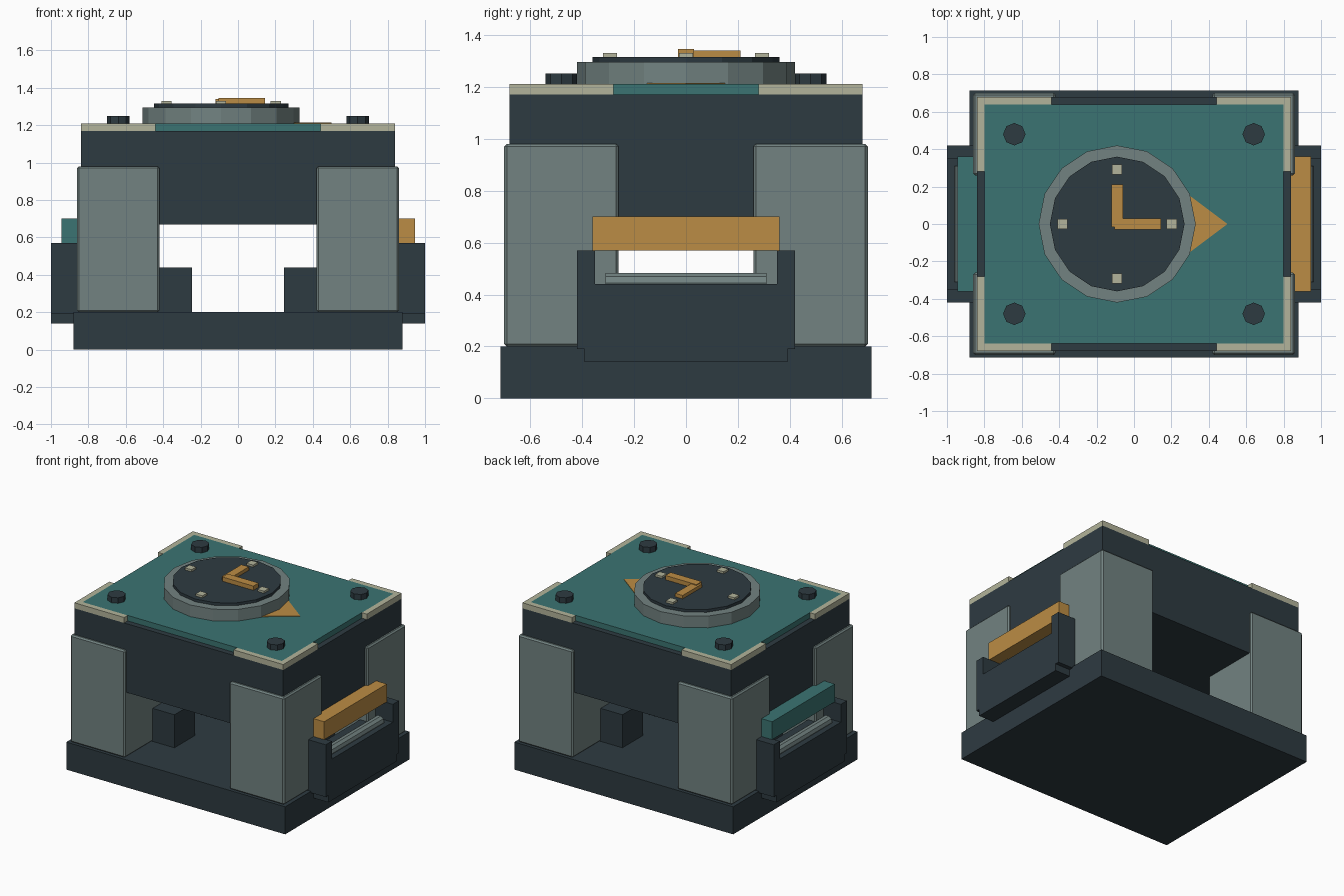
import bpy, bmesh, math

if "Cube" in bpy.data.objects:
    bpy.data.objects.remove(bpy.data.objects["Cube"])


def material(name, rgb):
    m = bpy.data.materials.new(name)
    m.diffuse_color = (*rgb, 1)
    m.use_nodes = True
    m.node_tree.nodes["Principled BSDF"].inputs["Base Color"].default_value = m.diffuse_color
    return m


DARK = material("dark slate", (0.027, 0.043, 0.053))
GRAY = material("steel gray", (0.168, 0.225, 0.220))
TEAL = material("teal", (0.044, 0.175, 0.168))
CREAM = material("cream", (0.45, 0.455, 0.325))
ORANGE = material("orange", (0.50, 0.264, 0.058))


def finish(name, bm, mat):
    bmesh.ops.recalc_face_normals(bm, faces=bm.faces)
    me = bpy.data.meshes.new(name)
    bm.to_mesh(me)
    bm.free()
    me.materials.append(mat)
    ob = bpy.data.objects.new(name, me)
    bpy.context.collection.objects.link(ob)
    return ob


def box(name, x, y, z, mat, bevel=0):
    """Box from (min, max) ranges on each axis."""
    x, y, z = sorted(x), sorted(y), sorted(z)
    bm = bmesh.new()
    bmesh.ops.create_cube(bm, size=1)
    for v in bm.verts:
        v.co = [r[0] if c < 0 else r[1] for c, r in zip(v.co, (x, y, z))]
    if bevel:
        bmesh.ops.bevel(bm, geom=bm.edges[:], offset=bevel, segments=1, affect='EDGES')
    return finish(name, bm, mat)


def prism(name, points, z, mat):
    """Extrude a flat outline between two heights."""
    bm = bmesh.new()
    face = bm.faces.new([bm.verts.new((px, py, z[0])) for px, py in points])
    top = bmesh.ops.extrude_face_region(bm, geom=[face])["geom"]
    for v in top:
        if isinstance(v, bmesh.types.BMVert):
            v.co.z = z[1]
    return finish(name, bm, mat)


def disc(name, cx, cy, r, z, sides, mat):
    pts = [(cx + r * math.cos(i * math.tau / sides), cy + r * math.sin(i * math.tau / sides))
           for i in range(sides)]
    return prism(name, pts, z, mat)


# main masses
box("base", (-0.88, 0.88), (-0.715, 0.715), (0, 0.2), DARK)
box("upper_body", (-0.84, 0.84), (-0.68, 0.68), (0.67, 1.17), DARK)
box("top_plate", (-0.80, 0.80), (-0.64, 0.64), (1.17, 1.21), TEAL)

# corner posts, corner trims, bolts and inner blocks
for sx in (-1, 1):
    for sy in (-1, 1):
        box("corner_post", (sx * 0.42, sx * 0.86), (sy * 0.26, sy * 0.70), (0.2, 0.98), GRAY, 0.01)
        c = [(0.44, 0.64), (0.44, 0.68), (0.84, 0.68), (0.84, 0.28), (0.80, 0.28), (0.80, 0.64)]
        prism("corner_trim", [(sx * a, sy * b) for a, b in c], (1.17, 1.21), CREAM)
        disc("bolt", sx * 0.64, sy * 0.48, 0.06, (1.21, 1.25), 8, DARK)
        box("inner_block", (sx * 0.245, sx * 0.6), (sy * 0.145, sy * 0.38), (0.2, 0.44), DARK)

# side cradles with roller and grip bar
for s, mat in ((-1, TEAL), (1, ORANGE)):
    box("cradle_body", (s * 0.80, s), (-0.42, 0.42), (0.19, 0.44), DARK)
    box("cradle_lip", (s * 0.86, s), (-0.39, 0.39), (0.14, 0.19), DARK)
    for sy in (-1, 1):
        box("cradle_cheek", (s * 0.84, s), (sy * 0.35, sy * 0.42), (0.44, 0.57), DARK)
    roller = disc("roller", 0, 0, 0.04, (-0.31, 0.31), 10, GRAY)
    roller.rotation_euler.x = math.pi / 2
    roller.location = (s * 0.92, 0, 0.445)
    box("grip_bar", (s * 0.80, s * 0.945), (-0.36, 0.36), (0.57, 0.70), mat)

# dial with marks, hands and pointer
DX = -0.09
disc("dial_ring", DX, 0, 0.42, (1.21, 1.295), 16, GRAY)
disc("dial_face", DX, 0, 0.36, (1.295, 1.315), 16, DARK)
for mx, my in ((0.292, 0), (-0.292, 0), (0, 0.292), (0, -0.292)):
    box("dial_mark", (DX + mx - 0.027, DX + mx + 0.027), (my - 0.027, my + 0.027), (1.315, 1.33), CREAM)
box("long_hand", (-0.105, 0.145), (-0.03, 0.03), (1.315, 1.346), ORANGE)
box("short_hand", (-0.12, -0.06), (-0.015, 0.21), (1.315, 1.34), ORANGE)
prism("pointer", [(0.50, 0), (0.28, 0.165), (0.28, -0.165)], (1.205, 1.214), ORANGE)
